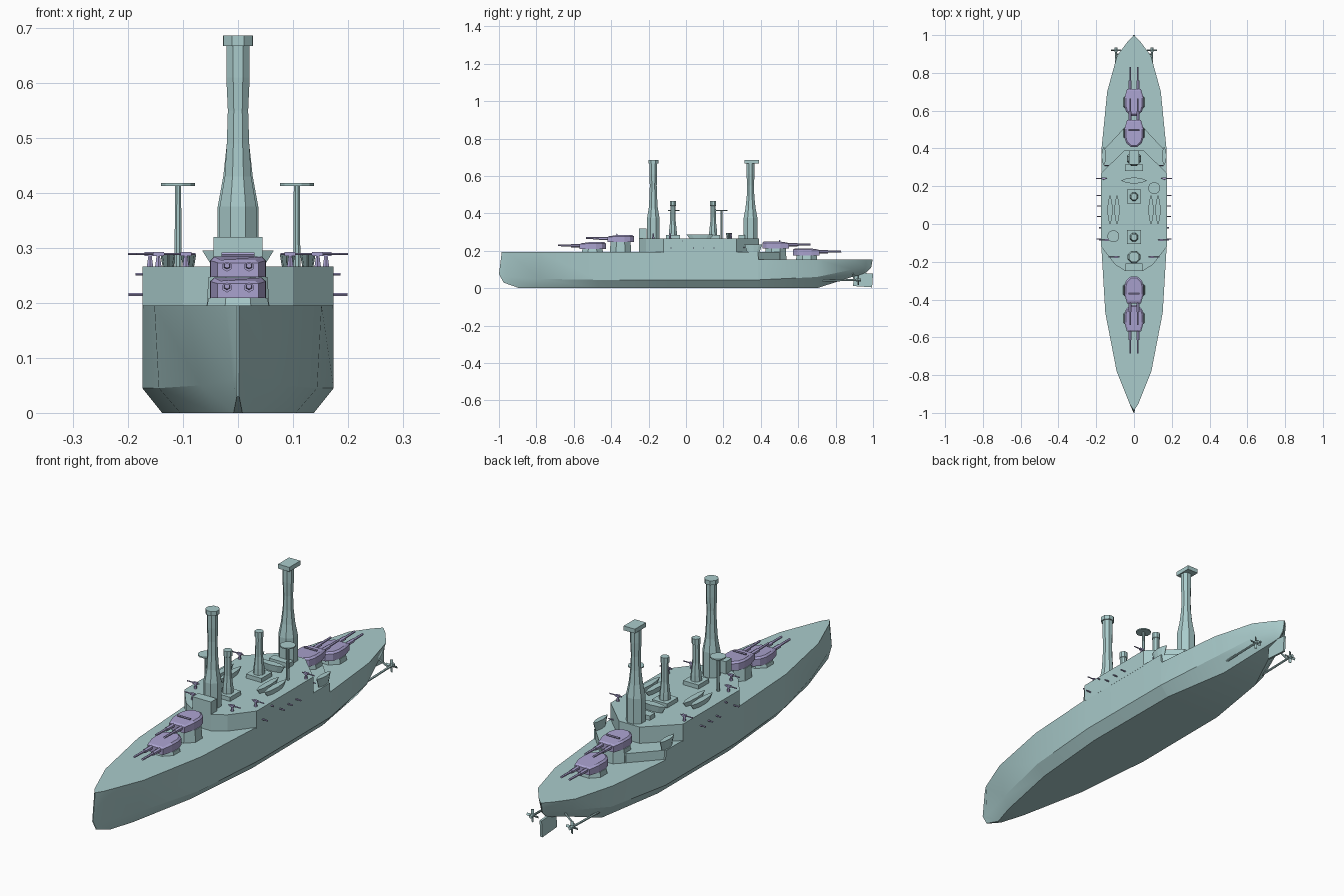
import bpy, bmesh, math
from mathutils import Vector, Matrix

if "Cube" in bpy.data.objects:
    bpy.data.objects.remove(bpy.data.objects["Cube"])


def material(name, rgb):
    m = bpy.data.materials.new(name)
    m.diffuse_color = (*rgb, 1)
    m.use_nodes = True
    m.node_tree.nodes["Principled BSDF"].inputs["Base Color"].default_value = m.diffuse_color
    return m


PAINT = material("hull_paint", (0.40, 0.60, 0.60))
GUN = material("gun_paint", (0.40, 0.36, 0.62))


def finish(name, bm, mat=PAINT, smooth=None):
    bmesh.ops.recalc_face_normals(bm, faces=bm.faces)
    me = bpy.data.meshes.new(name)
    bm.to_mesh(me)
    bm.free()
    me.materials.append(mat)
    ob = bpy.data.objects.new(name, me)
    bpy.context.collection.objects.link(ob)
    if smooth:
        bpy.ops.object.select_all(action='DESELECT')
        ob.select_set(True)
        bpy.context.view_layer.objects.active = ob
        bpy.ops.object.shade_smooth_by_angle(angle=math.radians(smooth))
    return ob


def loft(name, rings, mat=PAINT, smooth=None):
    bm = bmesh.new()
    rows = [[bm.verts.new(p) for p in r] for r in rings]
    n = len(rows[0])
    for a, b in zip(rows, rows[1:]):
        for i in range(n):
            bm.faces.new((a[i], a[(i + 1) % n], b[(i + 1) % n], b[i]))
    bm.faces.new(rows[0])
    bm.faces.new(rows[-1])
    return finish(name, bm, mat, smooth)


def prism(name, outline, z0, z1, mat=PAINT, low=1.0):
    """Vertical extrusion; 'low' scales the bottom about its middle."""
    n = len(outline)
    cx, cy = sum(p[0] for p in outline) / n, sum(p[1] for p in outline) / n
    bottom = [(cx + (x - cx) * low, cy + (y - cy) * low, z0) for x, y in outline]
    return loft(name, [bottom, [(x, y, z1) for x, y in outline]], mat)


def mirrored(half):
    return half + [(-x, y) for x, y in reversed(half)]


def box(name, x, y, z0, z1, hx, hy, mat=PAINT):
    return prism(name, [(x - hx, y - hy), (x + hx, y - hy), (x + hx, y + hy), (x - hx, y + hy)], z0, z1, mat)


def lathe(name, x, y, profile, sides=8, mat=PAINT):
    ang = [2 * math.pi * (i + .5) / sides for i in range(sides)]
    return loft(name, [[(x + r * math.cos(a), y + r * math.sin(a), z) for a in ang] for r, z in profile], mat)


def rod(name, a, b, r, mat=PAINT, sides=6, r2=None):
    a, b = Vector(a), Vector(b)
    bm = bmesh.new()
    rot = Vector((0, 0, 1)).rotation_difference(b - a).to_matrix().to_4x4()
    bmesh.ops.create_cone(bm, cap_ends=True, segments=sides, radius1=r, radius2=r2 or r,
                          depth=(b - a).length, matrix=Matrix.Translation((a + b) / 2) @ rot)
    return finish(name, bm, mat)


def boat(name, x, y, length, width, z0, z1, along_y=True):
    pts = []
    for t, w in ((-1, .12), (-.6, .75), (0, 1), (.6, .75), (1, .12)):
        pts.append((w * width / 2, t * length / 2))
    pts = mirrored(pts)
    if not along_y:
        pts = [(-b, a) for a, b in pts]
    prism(name, [(x + a, y + b) for a, b in pts], z0, z1, low=.7)


# hull stations: y at deck, chine, bottom; deck half width, z; chine half width, z; bottom half width, z
stations = [
    (-.985, -1.0, -.975, .002, .195, .002, .075, .002, .03),
    (-.955, -.96, -.89, .022, .195, .010, .06, .008, .0),
    (-.78, -.78, -.78, .092, .195, .068, .05, .042, .0),
    (-.47, -.47, -.47, .152, .195, .144, .045, .105, .0),
    (-.10, -.10, -.10, .174, .195, .174, .045, .138, .0),
    (.385, .385, .385, .173, .195, .173, .045, .136, .0),
    (.387, .387, .387, .173, .155, .173, .045, .136, .0),
    (.70, .70, .70, .142, .155, .132, .06, .085, .0),
    (.89, .89, .87, .090, .155, .070, .10, .030, .055),
    (.965, .96, .94, .034, .155, .022, .11, .010, .075),
    (.998, .99, .965, .002, .155, .002, .11, .002, .085),
]
rings = []
for yd, yc, yb, w, zd, wc, zc, wb, zb in stations:
    side = [(w, yd, zd), (wc, yc, zc), (wb, yb, zb)]
    rings.append(side + [(-x, y, z) for x, y, z in reversed(side)])
loft("hull", rings, smooth=25)

# tapered deck break and superstructure
prism("deck_break", mirrored([(.172, .38), (.06, .50)]), .15, .195)
prism("superstructure", mirrored([(.045, -.25), (.10, -.215), (.174, -.12), (.174, .27), (.05, .39)]), .19, .266)
box("conning_tower", 0, -.23, .26, .32, .045, .02)
box("aft_deckhouse", 0, .298, .26, .285, .047, .018)

# main gun turrets: centre y, direction of fire, deck z, turret base z
for name, yc, d, deck, base in (("fore_lower", -.50, -1, .19, .209), ("fore_upper", -.35, -1, .19, .247),
                                ("aft_upper", .48, 1, .15, .213), ("aft_lower", .645, 1, .15, .176)):
    lathe(name + "_barbette", 0, yc, [(.062, deck), (.058, base)])
    half = [(.037, .07), (.05, .025), (.051, -.02), (.042, -.05), (.018, -.072)]
    low = [(x, yc + d * y, base) for x, y in mirrored(half)]
    mid = [(x, yc + d * y, base + (.026 if y > .05 else .030)) for x, y in mirrored(half)]
    top = [(x * .85, yc + d * y * .88, base + (.031 if y > .05 else .037)) for x, y in mirrored(half)]
    loft(name + "_turret", [low, mid, top], GUN)
    for s in (-1, 1):
        x, z = s * .02, base + .019
        rod(name + "_gun_sleeve", (x, yc + d * .06, z), (x, yc + d * .115, z), .009, GUN)
        rod(name + "_gun_barrel", (x, yc + d * .06, z), (x, yc + d * .185, z + .002), .0065, GUN, r2=.005)
    if "upper" in name:
        rod(name + "_rangefinder", (-.03, yc + d * .02, base + .041), (.03, yc + d * .02, base + .041), .004, GUN)

# tall masts with tops
mast = [(.040, .26), (.040, .375), (.029, .43), (.022, .49), (.020, .55), (.023, .61), (.023, .67)]
lathe("fore_mast", 0, -.175, [(r * .9 if z < .45 else r, z) for r, z in mast])
lathe("fore_mast_top", 0, -.175, [(.029, .667), (.029, .686)])
lathe("aft_mast", 0, .345, mast)
box("aft_mast_top", 0, .352, .667, .686, .027, .038)

# funnels
for yc in (-.07, .145):
    box("funnel_base", 0, yc, .26, .284, .037, .037)
    lathe("funnel", 0, yc, [(.024, .28), (.022, .31), (.016, .36), (.015, .44), (.018, .442), (.018, .467)])

# searchlight towers
for x, y in ((.107, .19), (-.109, -.065)):
    lathe("searchlight_pole", x, y, [(.007, .26), (.006, .415)])
    lathe("searchlight_platform", x, y, [(.032, .413), (.032, .418)], 12)

# boats on deck
boat("cross_boat", 0, .23, .13, .033, .264, .295, along_y=False)
for s in (-1, 1):
    boat("inner_boat", s * .09, .075, .15, .028, .264, .288)
    boat("outer_boat", s * .127, .075, .15, .028, .264, .288)
    boat("quarter_boat", s * .160, .36, .095, .024, .193, .235)

    # anti-aircraft guns pointing outboard
    for x, y in ((.116, .31), (.160, .24), (.145, -.085), (.095, -.175)):
        x *= s
        z0 = .264 if y != .31 else .193
        top = z0 + .025
        lathe("light_gun_pedestal", x, y, [(.007, z0), (.003, top)], 6, GUN)
        box("light_gun_breech", x, y, top - .004, top + .004, .010, .005, GUN)
        rod("light_gun_barrel", (x - s * .018, y, top), (x + s * .04, y, top), .0025, GUN)

    # casemate guns in the sides
    for y, z, reach in ((-.02, .252, .186), (.04, .215, .196), (.095, .215, .196), (.15, .215, .199), (-.08, .215, .199)):
        rod("casemate_gun", (s * .165, y, z), (s * reach, y, z), .003, GUN)

    # propeller shafts, struts and screws
    px, py, pz = s * .095, .92, .045
    rod("propeller_shaft", (px, .72, .04), (px, .935, pz), .005)
    rod("shaft_strut", (px, .90, pz), (s * .03, .89, .09), .004)
    rod("propeller_hub", (px, .91, pz), (px, .935, pz), .008)
    for k in range(4):
        bm = bmesh.new()
        bmesh.ops.create_cube(bm, size=1, matrix=Matrix.Translation((px, py, pz))
                              @ Matrix.Rotation(k * math.pi / 2, 4, 'Y')
                              @ Matrix.Translation((0, 0, .014)) @ Matrix.Rotation(.5, 4, 'Z')
                              @ Matrix.Diagonal((.011, .003, .026, 1)))
        finish("propeller_blade", bm)

# rudder
side = [(.893, .012), (.995, .005), (1.0, .078), (.90, .085)]
loft("rudder", [[(x, y, z) for y, z in side] for x in (-.005, .005)])
